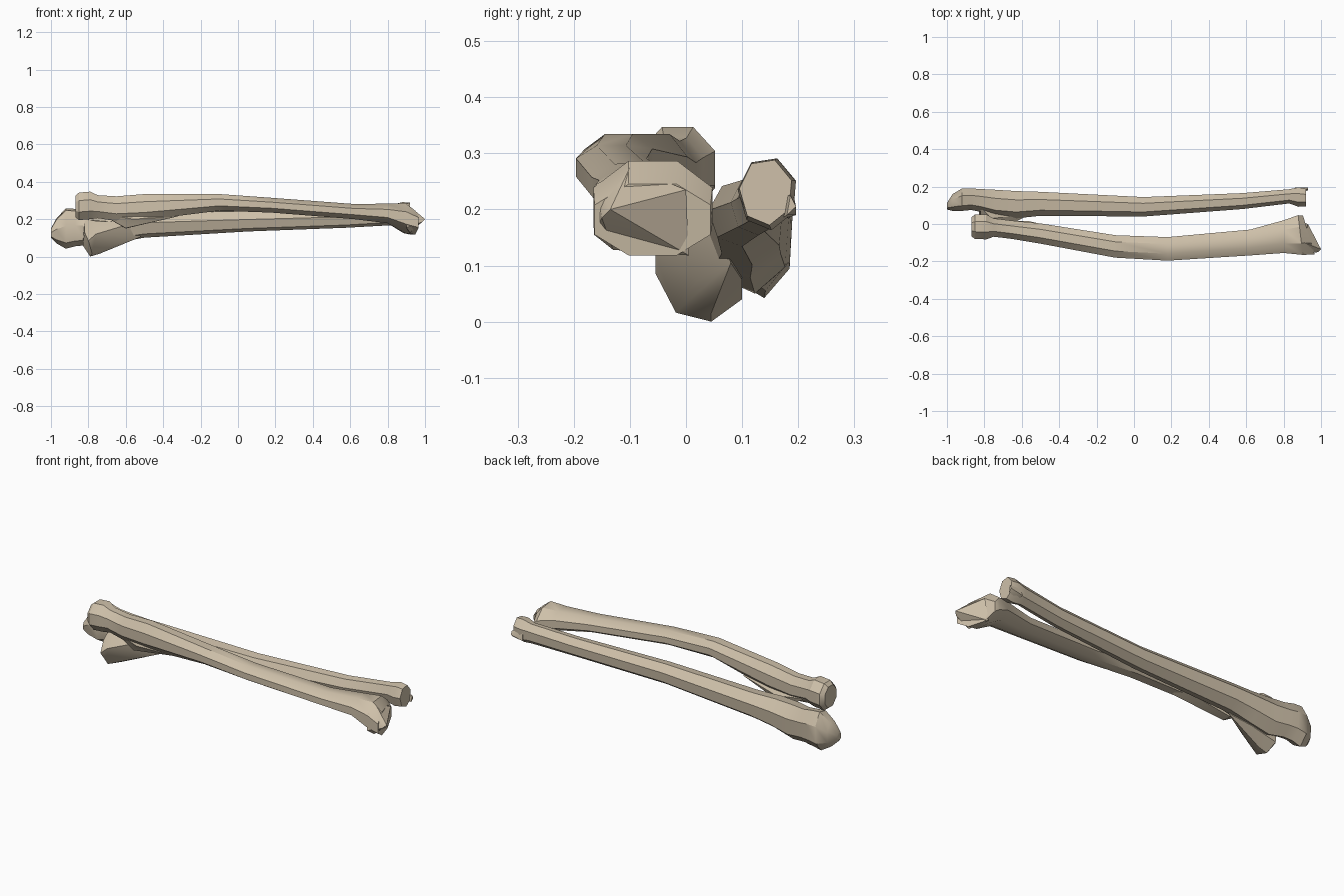
import bpy, bmesh, math

old = bpy.data.objects.get("Cube")
if old:
    bpy.data.objects.remove(old, do_unlink=True)

# Single bone colour
bone = bpy.data.materials.new("bone tan")
bone.use_nodes = True
COLOUR = (0.62, 0.53, 0.40, 1.0)
bone.diffuse_color = COLOUR
bsdf = next(n for n in bone.node_tree.nodes if n.type == 'BSDF_PRINCIPLED')
bsdf.inputs["Base Color"].default_value = COLOUR
bsdf.inputs["Roughness"].default_value = 0.8


def finish(bm, name):
    bmesh.ops.recalc_face_normals(bm, faces=bm.faces)
    me = bpy.data.meshes.new(name)
    bm.to_mesh(me)
    bm.free()
    me.materials.append(bone)
    ob = bpy.data.objects.new(name, me)
    bpy.context.scene.collection.objects.link(ob)
    bpy.ops.object.select_all(action='DESELECT')
    ob.select_set(True)
    bpy.context.view_layer.objects.active = ob
    bpy.ops.object.shade_smooth_by_angle(angle=math.radians(32))
    return ob


def loft(name, sections, sides, phase):
    """Skin along x. Section: x, y min, y max, z min, z max, yaw slope."""
    ring = [(math.cos(a), math.sin(a)) for a in
            (phase + math.tau * i / sides for i in range(sides))]
    lo = [min(p[k] for p in ring) for k in (0, 1)]
    hi = [max(p[k] for p in ring) for k in (0, 1)]
    unit = [[(p[k] - lo[k]) / (hi[k] - lo[k]) for k in (0, 1)] for p in ring]
    bm = bmesh.new()
    loops = []
    for x, y0, y1, z0, z1, yaw in sections:
        loops.append([bm.verts.new((x + yaw * (u - 0.5) * (y1 - y0),
                                    y0 + u * (y1 - y0),
                                    z0 + v * (z1 - z0))) for u, v in unit])
    for a, b in zip(loops, loops[1:]):
        for i in range(sides):
            j = (i + 1) % sides
            bm.faces.new((a[i], a[j], b[j], b[i]))
    bm.faces.new(loops[0])
    bm.faces.new(loops[-1])
    return finish(bm, name)


def hull(name, points):
    bm = bmesh.new()
    for p in points:
        bm.verts.new(p)
    res = bmesh.ops.convex_hull(bm, input=bm.verts)
    junk = [g for g in res["geom_interior"] + res["geom_unused"]
            if isinstance(g, bmesh.types.BMVert)]
    if junk:
        bmesh.ops.delete(bm, geom=list(set(junk)), context='VERTS')
    return finish(bm, name)


# Front bone: round head, neck, bowed shaft, flared oblique far end
loft("radius_shaft", [
    (-0.87, -0.065, 0.035, 0.21, 0.325, 0.0),
    (-0.85, -0.080, 0.052, 0.195, 0.342, 0.0),
    (-0.79, -0.082, 0.052, 0.200, 0.347, 0.0),
    (-0.75, -0.068, 0.030, 0.205, 0.328, 0.0),
    (-0.65, -0.080, 0.018, 0.190, 0.322, 0.0),
    (-0.50, -0.105, 0.003, 0.195, 0.334, 0.0),
    (-0.10, -0.180, -0.060, 0.245, 0.334, 0.0),
    (0.18, -0.196, -0.070, 0.235, 0.314, 0.0),
    (0.62, -0.168, -0.030, 0.200, 0.281, 0.0),
    (0.80, -0.155, 0.020, 0.178, 0.283, 0.0),
    (0.89, -0.165, 0.047, 0.125, 0.286, -0.12),
    (0.935, -0.163, 0.044, 0.118, 0.245, -0.30),
], 8, math.pi / 8)

# Tuberosity under the neck of the front bone
hull("radius_tuberosity", [
    (-0.74, -0.04, 0.23), (-0.74, 0.02, 0.23), (-0.60, -0.05, 0.152),
    (-0.60, 0.00, 0.150), (-0.56, 0.015, 0.20), (-0.56, -0.085, 0.20),
    (-0.32, -0.10, 0.215), (-0.32, -0.04, 0.225), (-0.40, -0.08, 0.28),
])

# Pointed tip on the outer edge of the far end
hull("radius_styloid", [
    (1.00, -0.135, 0.200), (0.985, -0.150, 0.185), (0.985, -0.115, 0.19),
    (0.90, -0.164, 0.155), (0.90, -0.160, 0.245), (0.91, -0.10, 0.275),
    (0.92, -0.13, 0.128), (0.93, 0.0, 0.235), (0.91, 0.005, 0.118),
])

# Back bone: thick hooked near end, slim shaft, small far head
loft("ulna_shaft", [
    (-1.00, 0.078, 0.112, 0.100, 0.150, 0.0),
    (-0.97, 0.070, 0.160, 0.070, 0.205, 0.0),
    (-0.92, 0.070, 0.190, 0.042, 0.258, 0.0),
    (-0.87, 0.075, 0.190, 0.055, 0.255, 0.0),
    (-0.82, 0.065, 0.187, 0.060, 0.245, 0.0),
    (-0.74, 0.040, 0.183, 0.050, 0.245, 0.0),
    (-0.63, 0.030, 0.176, 0.078, 0.245, 0.0),
    (-0.50, 0.044, 0.172, 0.101, 0.243, 0.0),
    (0.05, 0.040, 0.144, 0.134, 0.248, 0.0),
    (0.58, 0.080, 0.165, 0.154, 0.258, 0.0),
    (0.83, 0.110, 0.186, 0.168, 0.278, 0.0),
    (0.88, 0.092, 0.196, 0.163, 0.291, 0.0),
    (0.92, 0.095, 0.188, 0.172, 0.288, 0.0),
], 7, math.radians(20))

# Downward beak below the notch of the back bone
hull("ulna_coronoid", [
    (-0.79, 0.045, 0.000), (-0.78, -0.018, 0.016), (-0.74, 0.045, 0.015),
    (-0.80, -0.054, 0.085), (-0.76, -0.054, 0.120), (-0.80, 0.10, 0.040),
    (-0.83, 0.06, 0.060), (-0.82, 0.00, 0.130), (-0.82, 0.09, 0.200),
    (-0.65, 0.02, 0.073), (-0.65, 0.10, 0.075), (-0.52, 0.08, 0.105),
    (-0.56, 0.05, 0.180), (-0.76, 0.03, 0.190),
])

# Small spur on the back bone's far head
hull("ulna_styloid", [
    (0.93, 0.196, 0.205), (0.93, 0.180, 0.190), (0.93, 0.186, 0.225),
    (0.86, 0.196, 0.190), (0.86, 0.190, 0.235), (0.86, 0.165, 0.180),
    (0.87, 0.160, 0.220),
])
